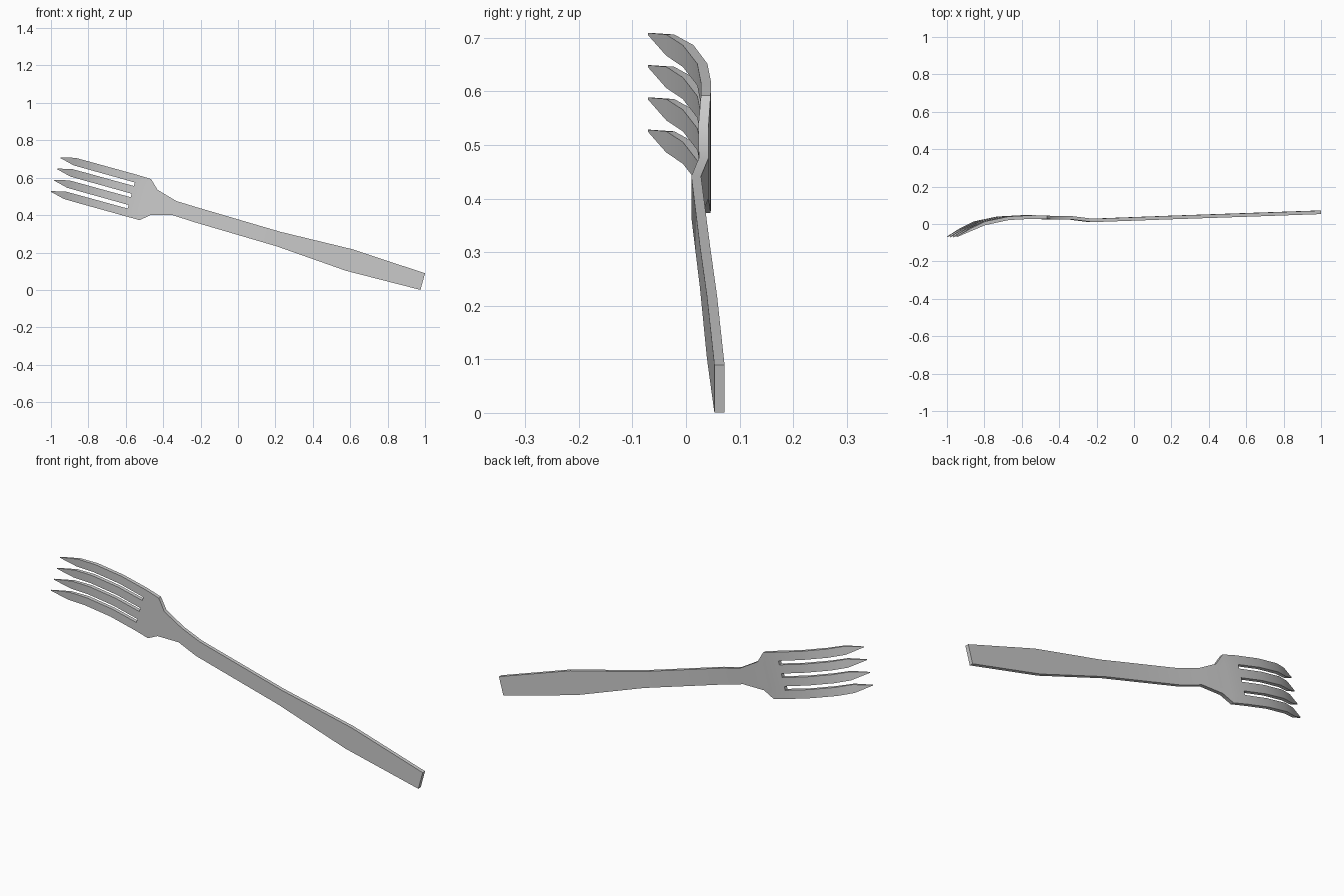
import bpy, bmesh, math

if "Cube" in bpy.data.objects:
    bpy.data.objects.remove(bpy.data.objects["Cube"])

A = math.radians(15.5)          # tilt of the whole fork in the front plane
C, S = math.cos(A), math.sin(A)

# body stations: along, centre across, half width, front y, thickness
BODY = [(0.94, 0.307, 0.046, 0.053, 0.019),
        (0.53, 0.313, 0.060, 0.039, 0.019),
        (0.135, 0.320, 0.040, 0.026, 0.019),
        (-0.33, 0.327, 0.040, 0.010, 0.018),
        (-0.445, 0.331, 0.039, 0.024, 0.018),
        (-0.558, 0.331, 0.070, 0.023, 0.019),
        (-0.606, 0.333, 0.114, 0.028, 0.018),
        (-0.685, 0.334, 0.115, 0.028, 0.019)]
# tine stations: along, half width of one tine, front y, thickness
TINES = [(-0.82, 0.021, 0.021, 0.019),
         (-0.95, 0.021, -0.006, 0.020),
         (-1.026, 0.0205, -0.037, 0.015),
         (-1.104, 0.002, -0.071, 0.004)]
PITCH, MID, ROOT = 0.0625, 0.334, 0.0215


def columns(half):
    """Offsets of the two edges of each of the four tines."""
    return [(i - 1.5) * PITCH + s * half for i in range(4) for s in (-1, 1)]


bm = bmesh.new()
depth = {}


def add_row(u, centre, offsets, y, t):
    row = []
    for o in offsets:
        v = centre + o
        vert = bm.verts.new((u * C + v * S, y, v * C - u * S))
        depth[vert] = t
        row.append(vert)
    return row


# front surface: full-width body, then only the tine columns
root = columns(ROOT)
rows = [add_row(u, c, [o * h / root[-1] for o in root], y, t) for u, c, h, y, t in BODY]
rows += [add_row(u, MID, columns(h), y, t) for u, h, y, t in TINES]
for r in range(len(rows) - 1):
    step = 1 if r < len(BODY) - 1 else 2
    for c in range(0, 7, step):
        bm.faces.new((rows[r][c], rows[r][c + 1], rows[r + 1][c + 1], rows[r + 1][c]))

# back surface and side walls: extrude, then push each vertex back by its thickness
front = list(depth)
thick = {tuple(v.co): depth[v] for v in front}
res = bmesh.ops.extrude_face_region(bm, geom=bm.faces[:], use_keep_orig=True)
for g in res["geom"]:
    if isinstance(g, bmesh.types.BMVert):
        g.co.y += thick[tuple(g.co)]
bmesh.ops.recalc_face_normals(bm, faces=bm.faces[:])

mesh = bpy.data.meshes.new("fork")
bm.to_mesh(mesh)
bm.free()
fork = bpy.data.objects.new("fork", mesh)
bpy.context.collection.objects.link(fork)
bpy.context.view_layer.objects.active = fork
fork.select_set(True)
bpy.ops.object.shade_smooth_by_angle(angle=math.radians(30))
